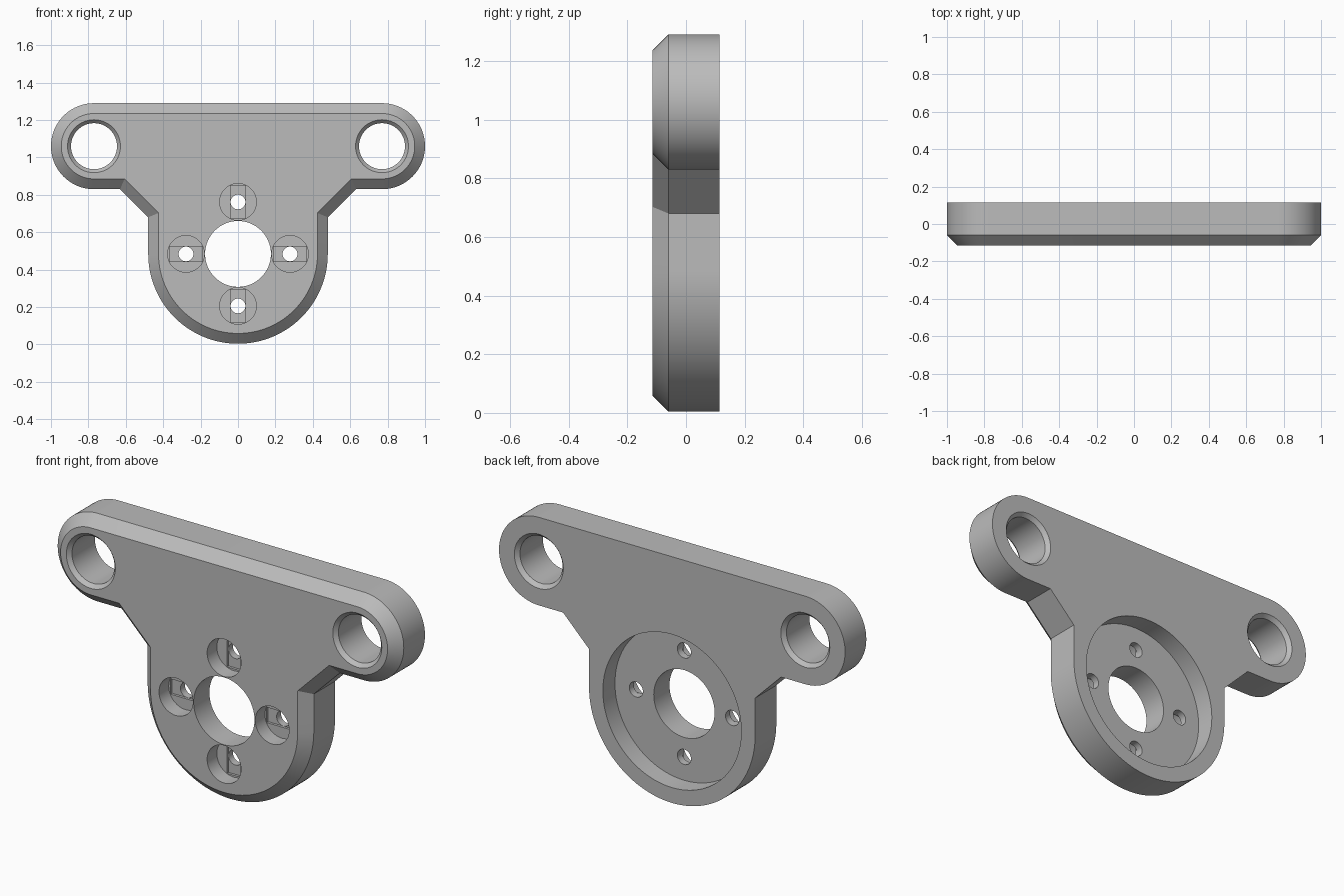
import bpy, bmesh, math
from mathutils import Matrix

cube = bpy.data.objects.get("Cube")
if cube:
    bpy.data.objects.remove(cube, do_unlink=True)

FRONT, BACK = -0.115, 0.115
EAR_X, EAR_Z, EAR_R = 0.77, 1.06, 0.23
HUB_Z, HUB_R = 0.484, 0.48
CHAMFER = 0.055

grey = bpy.data.materials.new("plain grey")
grey.use_nodes = True
colour = (0.5, 0.5, 0.5, 1)
grey.diffuse_color = colour
grey.node_tree.nodes["Principled BSDF"].inputs["Base Color"].default_value = colour


def arc(cx, cz, r, start, end, steps):
    """Points on an arc, angles in degrees."""
    angles = [math.radians(start + (end - start) * i / steps) for i in range(steps + 1)]
    return [(cx + r * math.cos(a), cz + r * math.sin(a)) for a in angles]


def outline(d):
    """Plate outline moved inward by d, with mitred corners at the neck."""
    k = (math.sqrt(2) - 1) * d
    right = arc(0, HUB_Z, HUB_R - d, -90, 0, 32)
    right += [(HUB_R - d, 0.68 + k), (0.63 - k, EAR_Z - EAR_R + d)]
    right += arc(EAR_X, EAR_Z, EAR_R - d, -90, 90, 40)
    left = [(-x, z) for x, z in reversed(right[1:])]
    return right + left


def loft(name, rings):
    """Closed solid through rings of (y, outline points)."""
    bm = bmesh.new()
    loops = [[bm.verts.new((x, y, z)) for x, z in pts] for y, pts in rings]
    n = len(loops[0])
    for a, b in zip(loops, loops[1:]):
        for i in range(n):
            j = (i + 1) % n
            bm.faces.new((a[i], a[j], b[j], b[i]))
    bm.faces.new(loops[0])
    bm.faces.new(loops[-1])
    bmesh.ops.recalc_face_normals(bm, faces=bm.faces)
    mesh = bpy.data.meshes.new(name)
    bm.to_mesh(mesh)
    bm.free()
    obj = bpy.data.objects.new(name, mesh)
    bpy.context.collection.objects.link(obj)
    mesh.materials.append(grey)
    return obj


def round_cutter(x, z, steps, sides=64):
    """Turned cutter along y from (y, radius) steps."""
    return loft("round_cutter", [(y, arc(x, z, r, 0, 360 * (sides - 1) / sides, sides - 1))
                                 for y, r in steps])


def cut(target, cutter):
    cutter.hide_render = True
    mod = target.modifiers.new("cut", 'BOOLEAN')
    mod.operation = 'DIFFERENCE'
    mod.solver = 'EXACT'
    mod.object = cutter
    bpy.context.view_layer.objects.active = target
    bpy.ops.object.modifier_apply(modifier=mod.name)
    bpy.data.objects.remove(cutter, do_unlink=True)


# Plate with a bevelled front rim
plate = loft("mounting_plate", [(FRONT, outline(CHAMFER)),
                                (FRONT + CHAMFER, outline(0)),
                                (BACK, outline(0))])

# Ear holes, chamfered at both ends
for side in (-1, 1):
    cut(plate, round_cutter(side * EAR_X, EAR_Z, [
        (FRONT - 0.02, 0.16), (FRONT + 0.02, 0.123),
        (BACK - 0.02, 0.123), (BACK + 0.02, 0.16)]))

# Round pocket in the back, and the central bore
cut(plate, round_cutter(0, HUB_Z, [(0.015, 0.4), (0.2, 0.4)], 96))
cut(plate, round_cutter(0, HUB_Z, [(-0.2, 0.176), (0.2, 0.176)]))

# Four counterbored screw holes, each with a shallow slot in its floor
for i in range(4):
    a = i * math.pi / 2
    x, z = 0.278 * math.cos(a), HUB_Z + 0.278 * math.sin(a)
    cut(plate, round_cutter(x, z, [(-0.2, 0.098), (-0.035, 0.098)], 48))
    w, h = (0.088, 0.04) if i % 2 == 0 else (0.04, 0.088)
    corners = [(x - w, z - h), (x + w, z - h), (x + w, z + h), (x - w, z + h)]
    cut(plate, loft("slot_cutter", [(-0.06, corners), (-0.022, corners)]))
    cut(plate, round_cutter(x, z, [(-0.2, 0.0395), (0.2, 0.0395)], 32))

# Smooth the round walls, keep edges crisp
bpy.ops.object.select_all(action='DESELECT')
plate.select_set(True)
bpy.context.view_layer.objects.active = plate
bpy.ops.object.shade_smooth_by_angle(angle=math.radians(25))
